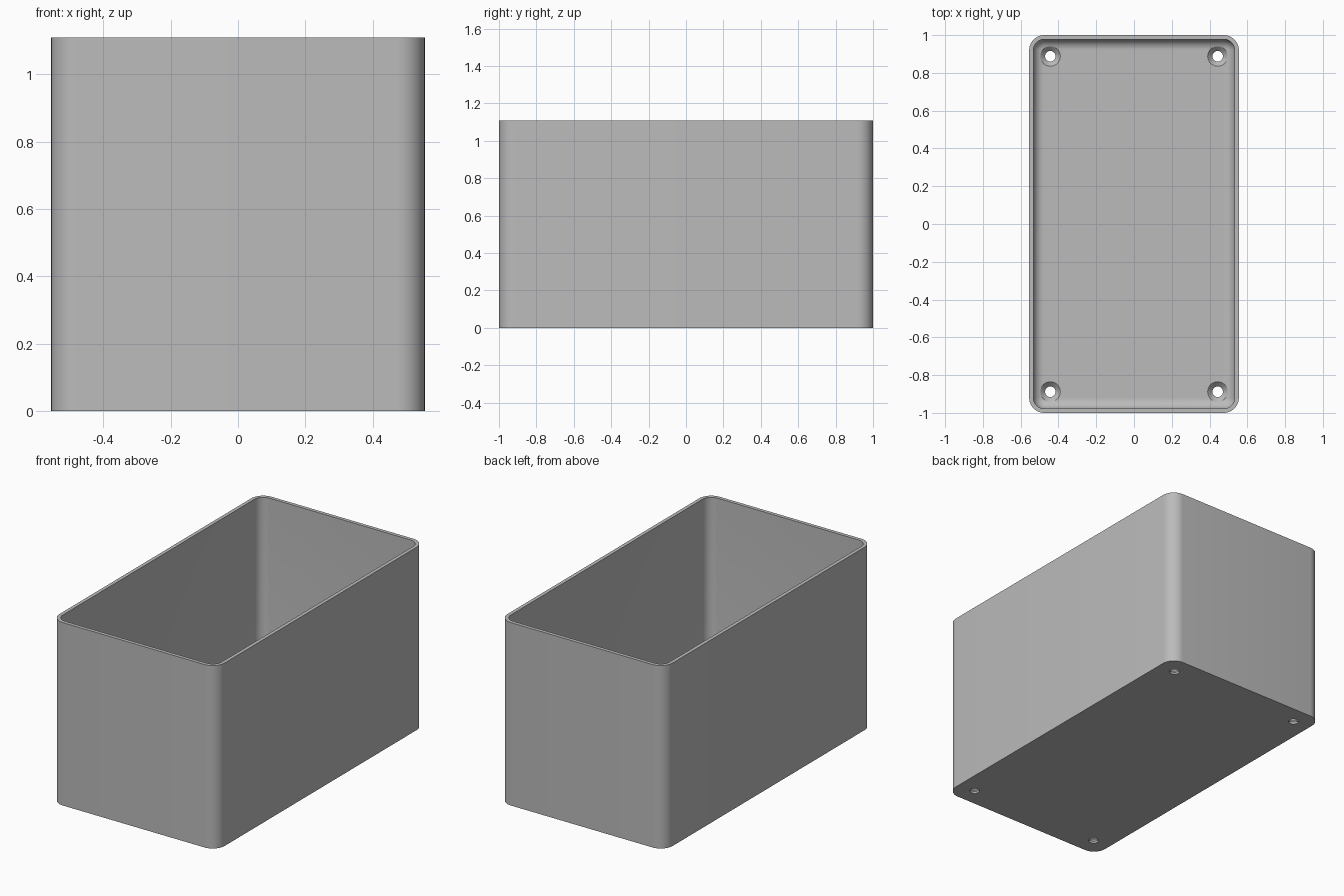
import bpy
import bmesh
from math import sin, cos, pi

if "Cube" in bpy.data.objects:
    bpy.data.objects.remove(bpy.data.objects["Cube"], do_unlink=True)

HALF_X, HALF_Y, HEIGHT = 0.555, 1.0, 1.11
CORNER, WALL, FLOOR, FILLET = 0.08, 0.022, 0.037, 0.054
HOLE_X, HOLE_Y, HOLE_R, SINK_R = 0.443, 0.888, 0.028, 0.053
STEPS = 10

grey = bpy.data.materials.new("plain grey")
grey.use_nodes = True
colour = (0.5, 0.5, 0.5, 1)
grey.diffuse_color = colour
grey.node_tree.nodes["Principled BSDF"].inputs["Base Color"].default_value = colour


def make_object(name, bm):
    bmesh.ops.recalc_face_normals(bm, faces=bm.faces)
    mesh = bpy.data.meshes.new(name)
    bm.to_mesh(mesh)
    bm.free()
    mesh.materials.append(grey)
    obj = bpy.data.objects.new(name, mesh)
    bpy.context.collection.objects.link(obj)
    return obj


def rounded_ring(bm, inset, z):
    """Rounded rectangle of vertices, inset from the outer wall."""
    r = CORNER - inset
    ring = []
    for i, (sx, sy) in enumerate([(1, 1), (-1, 1), (-1, -1), (1, -1)]):
        for k in range(STEPS + 1):
            a = (i + k / STEPS) * pi / 2
            ring.append(bm.verts.new((sx * (HALF_X - CORNER) + r * cos(a),
                                      sy * (HALF_Y - CORNER) + r * sin(a), z)))
    return ring


def round_ring(bm, x, y, r, z, sides=32):
    return [bm.verts.new((x + r * cos(2 * pi * k / sides),
                          y + r * sin(2 * pi * k / sides), z)) for k in range(sides)]


def skin(bm, rings):
    """Join successive rings and cap both ends."""
    for a, b in zip(rings, rings[1:]):
        for k in range(len(a)):
            n = (k + 1) % len(a)
            bm.faces.new((a[k], a[n], b[n], b[k]))
    bm.faces.new(rings[0])
    bm.faces.new(rings[-1])


# Open box: outer wall, rim, inner wall, filleted floor
bm = bmesh.new()
profile = [(0, 0), (0, HEIGHT), (WALL, HEIGHT)]
for k in range(9):
    a = k / 8 * pi / 2
    profile.append((WALL + FILLET * (1 - cos(a)), FLOOR + FILLET * (1 - sin(a))))
skin(bm, [rounded_ring(bm, inset, z) for inset, z in profile])
box = make_object("open_box", bm)

# Countersunk screw holes in the four floor corners
bm = bmesh.new()
for sx in (-1, 1):
    for sy in (-1, 1):
        levels = [(HOLE_R, -0.05), (HOLE_R, FLOOR - (SINK_R - HOLE_R)),
                  (SINK_R, FLOOR), (SINK_R, FLOOR + 0.1)]
        skin(bm, [round_ring(bm, sx * HOLE_X, sy * HOLE_Y, r, z) for r, z in levels])
cutter = make_object("screw_hole_cutter", bm)
cutter.hide_render = True

cut = box.modifiers.new("screw_holes", "BOOLEAN")
cut.operation = "DIFFERENCE"
cut.solver = "EXACT"
cut.object = cutter

bpy.ops.object.select_all(action="DESELECT")
box.select_set(True)
bpy.context.view_layer.objects.active = box
bpy.ops.object.modifier_apply(modifier=cut.name)
bpy.data.objects.remove(cutter, do_unlink=True)
bpy.ops.object.shade_smooth_by_angle(angle=pi / 6)
